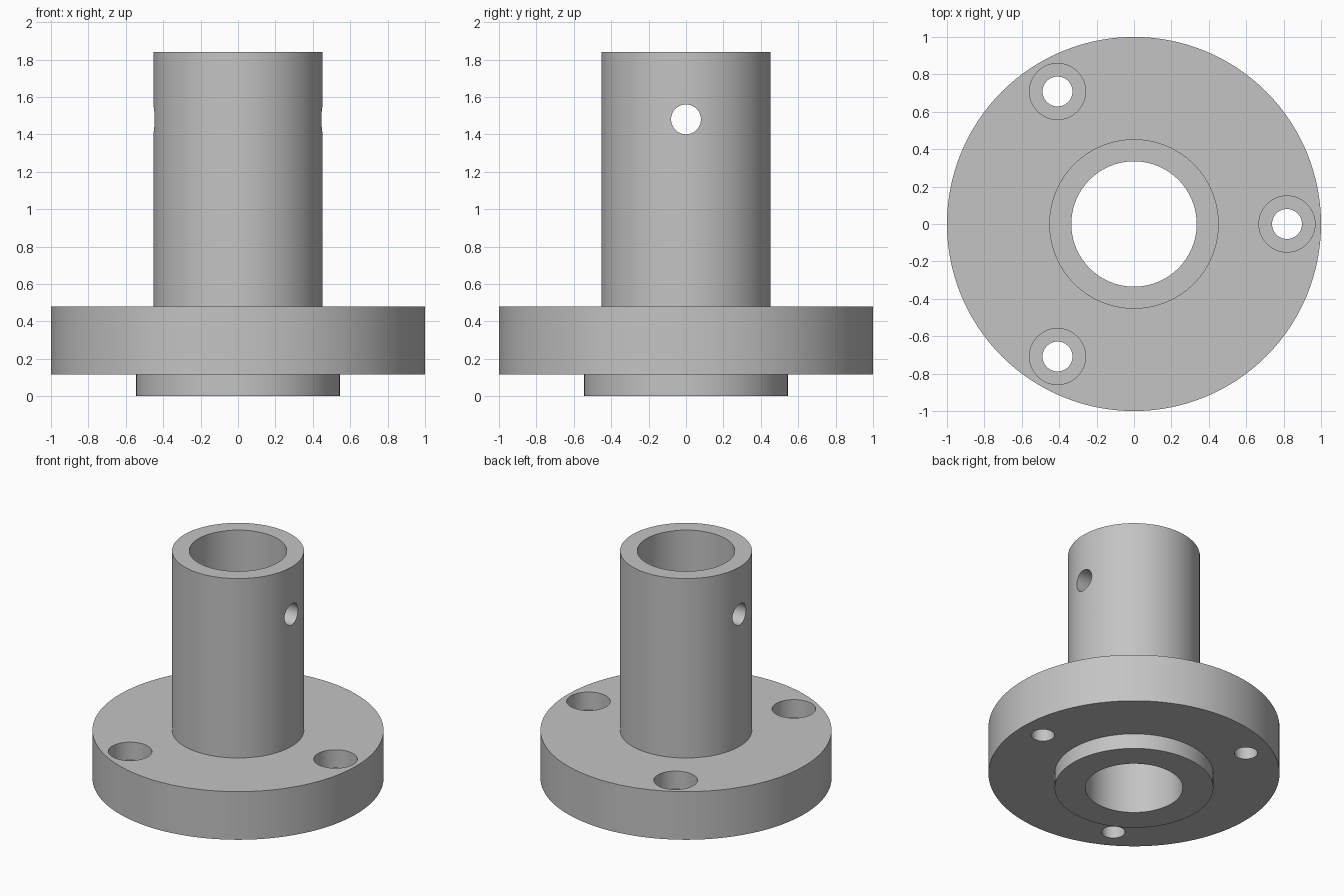
import bpy
import math
from math import cos, sin, radians

cube = bpy.data.objects.get("Cube")
if cube:
    bpy.data.objects.remove(cube, do_unlink=True)

SEGMENTS = 128

# Heights and radii
BOSS_TOP, FLANGE_TOP, TUBE_TOP = 0.115, 0.48, 1.84
BORE_R, TUBE_R, BOSS_R, FLANGE_R = 0.335, 0.453, 0.545, 1.0
BOLT_CIRCLE, BOLT_R, HEAD_R, HEAD_DEPTH = 0.818, 0.08, 0.15, 0.136
PIN_Z = 1.48

# Material
steel = bpy.data.materials.new("plain_grey_steel")
steel.use_nodes = True
grey = (0.55, 0.55, 0.55, 1)
steel.diffuse_color = grey
steel.node_tree.nodes["Principled BSDF"].inputs["Base Color"].default_value = grey


def revolve(name, profile):
    """Spin a closed (radius, height) loop around z."""
    n = len(profile)
    verts = []
    for i in range(SEGMENTS):
        a = math.tau * i / SEGMENTS
        verts += [(r * cos(a), r * sin(a), z) for r, z in profile]
    faces = []
    for i in range(SEGMENTS):
        a, b = i * n, (i + 1) % SEGMENTS * n
        for j in range(n):
            k = (j + 1) % n
            faces.append((a + j, b + j, b + k, a + k))
    mesh = bpy.data.meshes.new(name)
    mesh.from_pydata(verts, [], faces)
    mesh.materials.append(steel)
    obj = bpy.data.objects.new(name, mesh)
    bpy.context.collection.objects.link(obj)
    return obj


def drill(target, radius, depth, location, rotation=(0, 0, 0)):
    """Cut a round hole and discard the cutter."""
    bpy.ops.mesh.primitive_cylinder_add(
        vertices=48, radius=radius, depth=depth, location=location, rotation=rotation)
    cutter = bpy.context.object
    cutter.name = "hole_cutter"
    cutter.hide_render = True
    cutter.data.materials.append(steel)
    cut = target.modifiers.new("hole", "BOOLEAN")
    cut.operation = "DIFFERENCE"
    cut.solver = "EXACT"
    cut.object = cutter
    bpy.ops.object.select_all(action="DESELECT")
    target.select_set(True)
    bpy.context.view_layer.objects.active = target
    bpy.ops.object.modifier_apply(modifier=cut.name)
    bpy.data.objects.remove(cutter, do_unlink=True)


# Body: locating boss, flange and tube with a through bore
body = revolve("flanged_sleeve", [
    (BORE_R, 0), (BOSS_R, 0), (BOSS_R, BOSS_TOP), (FLANGE_R, BOSS_TOP),
    (FLANGE_R, FLANGE_TOP), (TUBE_R, FLANGE_TOP), (TUBE_R, TUBE_TOP),
    (BORE_R, TUBE_TOP)])

# Three counterbored bolt holes
for degrees in (0, 120, 240):
    x = BOLT_CIRCLE * cos(radians(degrees))
    y = BOLT_CIRCLE * sin(radians(degrees))
    drill(body, BOLT_R, 1, (x, y, 0.3))
    drill(body, HEAD_R, HEAD_DEPTH * 2, (x, y, FLANGE_TOP))

# Cross pin hole through both tube walls
drill(body, BOLT_R, 1.4, (0, 0, PIN_Z), (0, radians(90), 0))

bpy.ops.object.shade_smooth_by_angle(angle=radians(30))
